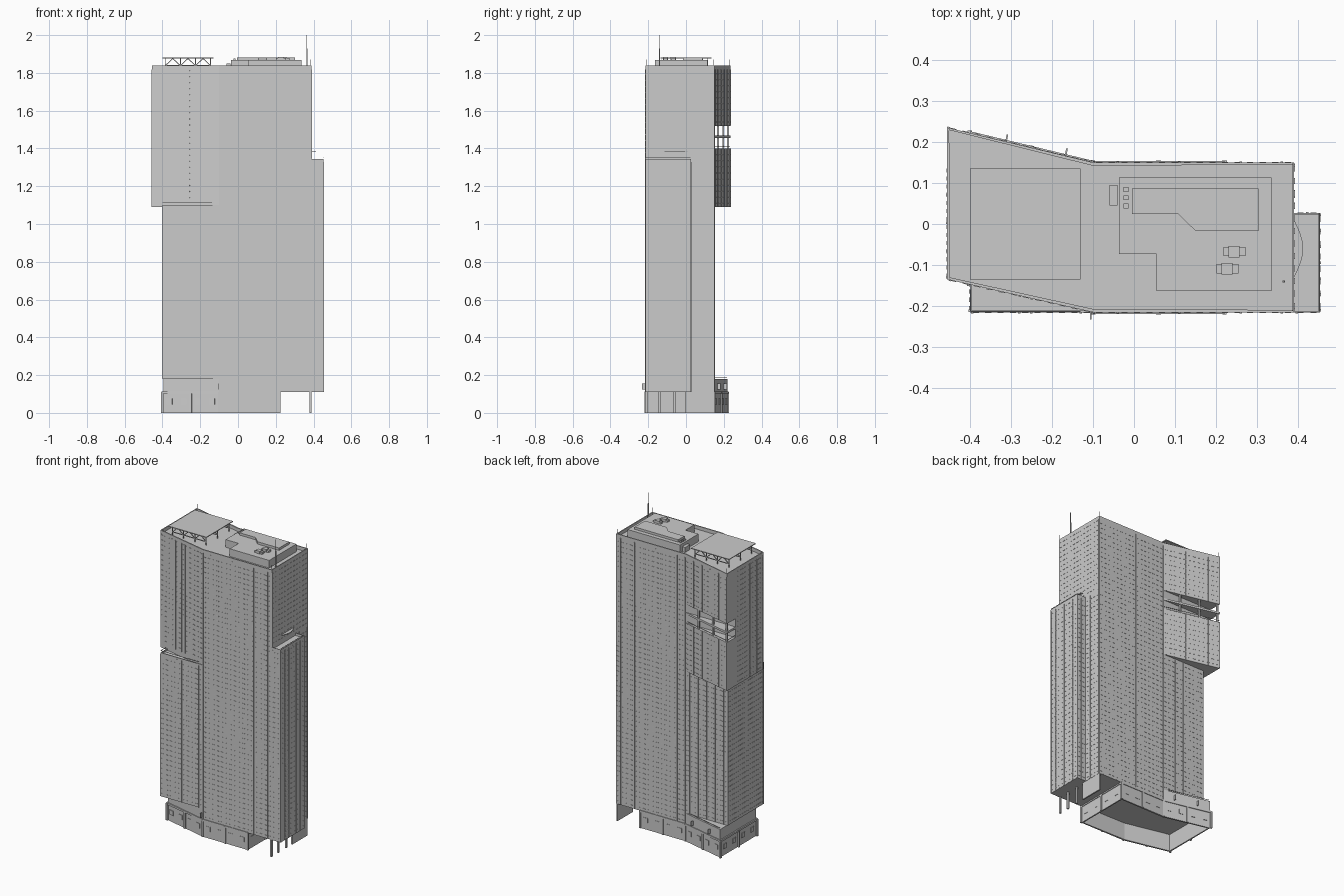
import bpy, bmesh, math
from mathutils import Vector, Matrix

if "Cube" in bpy.data.objects:
    bpy.data.objects.remove(bpy.data.objects["Cube"])

CUBE = [(x, y, z) for x in (-.5, .5) for y in (-.5, .5) for z in (-.5, .5)]
QUADS = [(0, 1, 3, 2), (4, 6, 7, 5), (0, 4, 5, 1), (2, 3, 7, 6), (0, 2, 6, 4), (1, 5, 7, 3)]


def mesh_object(name, verts, faces):
    me = bpy.data.meshes.new(name)
    me.from_pydata(verts, [], faces)
    ob = bpy.data.objects.new(name, me)
    bpy.context.collection.objects.link(ob)
    return ob


def boxes(name, items):
    """One object from many boxes: (centre, size, angle about z)."""
    verts, faces = [], []
    for c, s, a in items:
        n, ca, sa = len(verts), math.cos(a), math.sin(a)
        for x, y, z in CUBE:
            x, y = x * s[0], y * s[1]
            verts.append((c[0] + x * ca - y * sa, c[1] + x * sa + y * ca, c[2] + z * s[2]))
        faces += [tuple(n + i for i in q) for q in QUADS]
    return mesh_object(name, verts, faces)


def span(x0, x1, y0, y1, z0, z1):
    return ((x0 + x1) / 2, (y0 + y1) / 2, (z0 + z1) / 2), (x1 - x0, y1 - y0, z1 - z0), 0


def rods(name, segs, r=0.002):
    """Thin four-sided bars between pairs of points."""
    verts, faces = [], []
    for a, b in segs:
        a, b = Vector(a), Vector(b)
        rot = (b - a).to_track_quat('Z', 'Y').to_matrix()
        n = len(verts)
        for x, y, z in CUBE:
            verts.append((a + b) / 2 + rot @ Vector((x * 2 * r, y * 2 * r, z * (b - a).length)))
        faces += [tuple(n + i for i in q) for q in QUADS]
    return mesh_object(name, verts, faces)


def prism(name, pts, z0, z1, rim=0, depth=0, bottom=False):
    """Extruded outline (counter-clockwise); rim/depth sink the top (or bottom) inside a wall."""
    n = len(pts)
    ob = mesh_object(name, [(x, y, z) for z in (z0, z1) for x, y in pts],
                     [tuple(range(n))[::-1], tuple(range(n, 2 * n))] +
                     [(i, (i + 1) % n, n + (i + 1) % n, n + i) for i in range(n)])
    if rim:
        bm = bmesh.new()
        bm.from_mesh(ob.data)
        bm.faces.ensure_lookup_table()
        f = bm.faces[0 if bottom else 1]
        bmesh.ops.inset_region(bm, faces=[f], thickness=rim)
        inner = bmesh.ops.extrude_discrete_faces(bm, faces=[f])['faces'][0]
        bmesh.ops.translate(bm, verts=inner.verts, vec=(0, 0, depth if bottom else -depth))
        bm.to_mesh(ob.data)
        bm.free()
    return ob


def rect(x0, x1, y0, y1):
    return [(x0, y0), (x1, y0), (x1, y1), (x0, y1)]


def facade(name, p, q, z0, z1, fins=(), window=0.03, fin=0.006):
    """Window-sill dashes on every floor and vertical fins along wall p-q."""
    p, q = Vector(p), Vector(q)
    d, a, L = (q - p).normalized(), math.atan2(q.y - p.y, q.x - p.x), (q - p).length
    items = []
    count = max(1, round(L / window))
    for f in range(int((z1 - z0 - 0.02) / 0.032) + 1):
        z = z0 + 0.02 + f * 0.032
        for i in range(count):
            c = p + d * (L * (i + 0.5) / count)
            items.append(((c.x, c.y, z), (window * 0.5, 0.003, 0.003), a))
    for t in fins:
        c = p + d * (L * t)
        items.append(((c.x, c.y, (z0 + z1) / 2), (fin, 0.005, z1 - z0 - 0.002), a))
    boxes(name, items)


# Shared plan points: rectangular shaft and the skewed west wing
A, B, C, D = (-0.10, -0.215), (0.39, -0.215), (0.39, 0.15), (-0.10, 0.15)
W, X = (-0.455, 0.235), (-0.455, -0.135)
skew = [A, B, C, D, W, X]
cut = [A, B, C, D, (-0.455, 0.15), X]
foot = [(0.22, -0.215), (0.22, 0.15), D, (-0.40, 0.222), (-0.40, -0.147), A]

# Main volumes
prism("podium_base", [A, (0.22, -0.215), (0.22, 0.15), D, (-0.395, 0.219), (-0.395, -0.144)],
      0, 0.18, 0.012, 0.11, bottom=True)
prism("shaft_base", rect(-0.10, 0.39, -0.215, 0.15), 0.11, 0.18)
prism("lower_shaft", rect(-0.40, 0.39, -0.215, 0.15), 0.18, 1.10, 0.006, 0.01)
prism("upper_wing_lower", skew, 1.09, 1.40)
prism("upper_wing_middle", cut, 1.40, 1.52)
prism("upper_tower_top", skew, 1.52, 1.84, 0.008, 0.022)
prism("east_block", rect(0.385, 0.453, -0.215, 0.027), 0.11, 1.345, 0.005, 0.015)

# Sky-terrace slab and columns in the rear notch
prism("sky_terrace_slab", [D, W, (-0.455, 0.15)], 1.455, 1.468)
boxes("sky_terrace_columns", [((x, y, 1.46), (0.01, 0.01, 0.12), 0)
                              for x, y in ((-0.445, 0.222), (-0.33, 0.197), (-0.21, 0.17))])
rods("sky_terrace_rail", [((-0.1, 0.15, 1.412), (-0.452, 0.233, 1.412)),
                          ((-0.452, 0.233, 1.412), (-0.452, 0.15, 1.412))], 0.001)

# Facades: long walls have fins on a 0.15 grid
grid = [(x + 0.10) / 0.49 for x in (-0.098, -0.04, 0.11, 0.26, 0.36)]
facade("front_facade", A, B, 0.11, 1.82, grid)
facade("rear_facade", D, C, 0.11, 1.82, grid)
low = [0.02, 0.4, 0.5, 0.9]
facade("front_left_facade", (-0.40, -0.215), A, 0.18, 1.09, low)
facade("rear_left_facade", (-0.40, 0.15), D, 0.18, 1.09, [0.1, 0.3, 0.5, 0.7, 0.9])
facade("left_facade", (-0.40, -0.215), (-0.40, 0.15), 0.18, 1.09, [0.01, 0.25, 0.5, 0.75, 0.99], 0.02)
facade("wing_front_facade", X, A, 1.12, 1.82, [0.02, 0.28, 0.36, 0.5, 0.58])
for i, (z0, z1) in enumerate(((1.09, 1.40), (1.52, 1.82))):
    facade("wing_rear_facade_%d" % i, W, D, z0, z1, [0.01, 0.2, 0.4, 0.6, 0.8, 0.95])
facade("wing_left_facade", X, (-0.455, 0.14), 1.09, 1.82, [0.02, 0.25, 0.5, 0.75], 0.02)
facade("right_upper_facade", B, C, 1.345, 1.82, [0.02, 0.98])
facade("right_lower_facade", (0.39, 0.03), C, 0.11, 1.34, [0.3, 0.95])
east = [0.02 + i * 0.16 for i in range(7)]
facade("east_block_facade", (0.453, -0.215), (0.453, 0.027), 0.11, 1.33, east)
facade("east_block_rear", (0.39, 0.027), (0.453, 0.027), 0.11, 1.33, [0.5])
facade("east_block_front", (0.39, -0.215), (0.453, -0.215), 0.11, 1.33, [0.1])

# Street-level piers, bands and entrance columns
piers = []
for i, p in enumerate(foot):
    p, q = Vector(p), Vector(foot[(i + 1) % len(foot)])
    n, a = max(1, round((q - p).length / 0.15)), math.atan2(q.y - p.y, q.x - p.x)
    for k in range(n):
        c = p.lerp(q, k / n)
        piers.append(((c.x, c.y, 0.055), (0.012, 0.01, 0.11), a))
    m = (p + q) / 2
    piers.append(((m.x, m.y, 0.108), ((q - p).length, 0.008, 0.012), a))
    for k in range(n * 2):
        c = p.lerp(q, (k + 0.5) / n / 2)
        piers.append(((c.x, c.y, 0.06), (0.03, 0.004, 0.03), a))
boxes("podium_piers", piers)
boxes("entrance_columns", [((0.384, y, 0.055), (0.01, 0.012, 0.11), 0) for y in (-0.209, -0.14, -0.06)])
boxes("entrance_wall", [span(0.38, 0.389, -0.005, 0.15, 0, 0.11)])
boxes("blade_signs", [((-0.105, -0.224, 0.14), (0.004, 0.016, 0.03), 0),
                      ((-0.31, 0.209, 0.14), (0.004, 0.018, 0.03), -0.2),
                      ((-0.165, 0.175, 0.14), (0.004, 0.018, 0.03), -0.2)])

# Terrace railings
rods("terrace_rails", [((-0.398, -0.213, 1.112), (-0.13, -0.213, 1.112)),
                       ((-0.398, -0.213, 1.112), (-0.398, -0.16, 1.112)),
                       ((0.451, -0.213, 1.35), (0.451, 0.025, 1.35)),
                       ((-0.39, 0.216, 0.188), (-0.13, 0.155, 0.188))], 0.0012)
# Curved canopy over the east terrace
arc = [(0.39 + 0.022 * math.sin(math.pi * t / 8), -0.13 + 0.14 * t / 8) for t in range(9)]
prism("east_terrace_canopy", arc, 1.383, 1.387)

# Rooftop plant rooms
prism("plant_room", [(0.055, -0.163), (0.335, -0.163), (0.335, 0.113), (-0.037, 0.113),
                     (-0.037, -0.073), (0.055, -0.073)], 1.818, 1.867)
prism("plant_room_upper", [(0.15, -0.017), (0.303, -0.017), (0.303, 0.087), (-0.005, 0.087),
                           (-0.005, 0.024), (0.108, 0.024)], 1.867, 1.882)
units = [span(-0.06, -0.04, 0.045, 0.095, 1.818, 1.85)]
units += [span(-0.025, -0.014, y, y + 0.012, 1.867, 1.875) for y in (0.038, 0.058, 0.078)]
for x, y in ((0.245, -0.067), (0.228, -0.109)):
    units += [span(x - 0.027, x + 0.027, y - 0.011, y + 0.011, 1.867, 1.878),
              span(x - 0.015, x + 0.012, y - 0.014, y + 0.014, 1.867, 1.884)]
boxes("roof_units", units)

# Raised roof canopy on zigzag trusses
boxes("roof_canopy", [span(-0.40, -0.13, -0.135, 0.135, 1.876, 1.881)])
truss = []
for y in (-0.115, 0, 0.115):
    xs = [-0.385 + i * 0.04 for i in range(7)]
    for i in range(6):
        za, zb = (1.876, 1.838) if i % 2 else (1.838, 1.876)
        truss.append(((xs[i], y, za), (xs[i + 1], y, zb)))
    truss += [((x, y, 1.818), (x, y, 1.876)) for x in xs[::2]]
    truss.append(((xs[0], y, 1.84), (xs[-1], y, 1.84)))
rods("roof_canopy_truss", truss, 0.0022)

# Mast and slim rods
rods("mast_base", [((0.365, -0.14, 1.818), (0.365, -0.14, 1.93))], 0.003)
rods("mast_tip", [((0.365, -0.14, 1.93), (0.365, -0.14, 2.0))], 0.0012)
rods("lightning_rods", [((x, y, 1.83), (x, y, 1.87)) for x, y in
                        ((-0.45, 0.229), (-0.45, -0.132), (0.386, 0.146), (0.386, -0.211))], 0.001)
